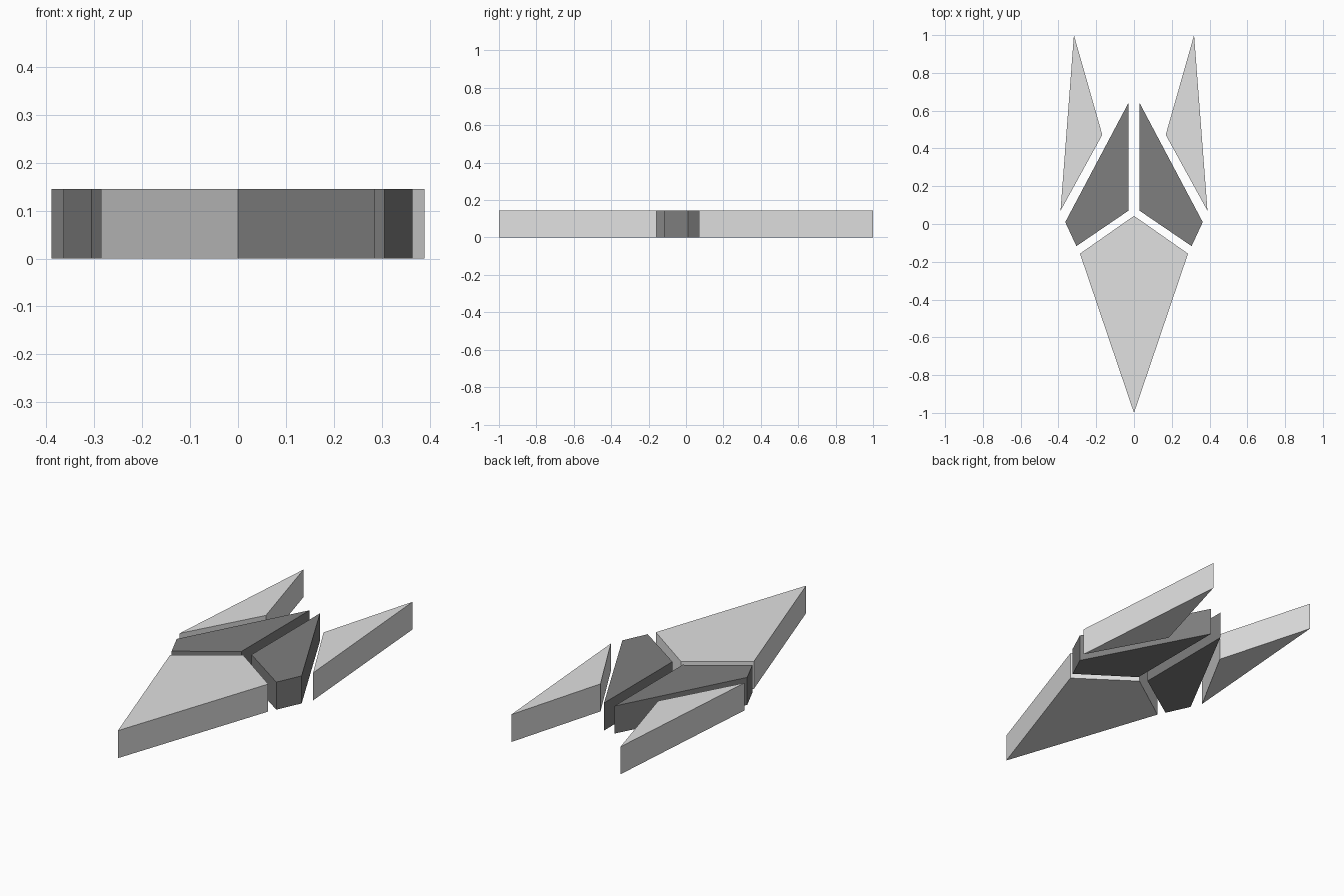
import bpy
import bmesh

cube = bpy.data.objects.get("Cube")
if cube:
    bpy.data.objects.remove(cube, do_unlink=True)

HEIGHT = 0.145


def material(name, value):
    mat = bpy.data.materials.new(name)
    mat.use_nodes = True
    colour = (value, value, value, 1)
    mat.diffuse_color = colour
    mat.node_tree.nodes["Principled BSDF"].inputs["Base Color"].default_value = colour
    return mat


def slab(name, outline, mat, side=1):
    """Extrude a flat outline upward; side=-1 mirrors it across x."""
    bm = bmesh.new()
    base = bm.faces.new([bm.verts.new((side * x, y, 0)) for x, y in outline])
    extruded = bmesh.ops.extrude_face_region(bm, geom=[base], use_keep_orig=True)
    top = [v for v in extruded["geom"] if isinstance(v, bmesh.types.BMVert)]
    bmesh.ops.translate(bm, verts=top, vec=(0, 0, HEIGHT))
    bmesh.ops.recalc_face_normals(bm, faces=bm.faces)
    mesh = bpy.data.meshes.new(name)
    bm.to_mesh(mesh)
    bm.free()
    mesh.materials.append(mat)
    obj = bpy.data.objects.new(name, mesh)
    bpy.context.collection.objects.link(obj)


light = material("light grey", 0.75)
dark = material("dark grey", 0.21)

# Pointed nose plate
slab("nose", [(0, 0.043), (-0.286, -0.157), (0, -1), (0.286, -0.157)], light)

# Mirrored body plates and outer fins
body = [(0.03, 0.07), (0.305, -0.117), (0.364, 0.01), (0.03, 0.64)]
fin = [(0.389, 0.07), (0.318, 1), (0.168, 0.472)]
for label, side in (("left", 1), ("right", -1)):
    slab(label + "_body", body, dark, side)
    slab(label + "_fin", fin, light, side)
